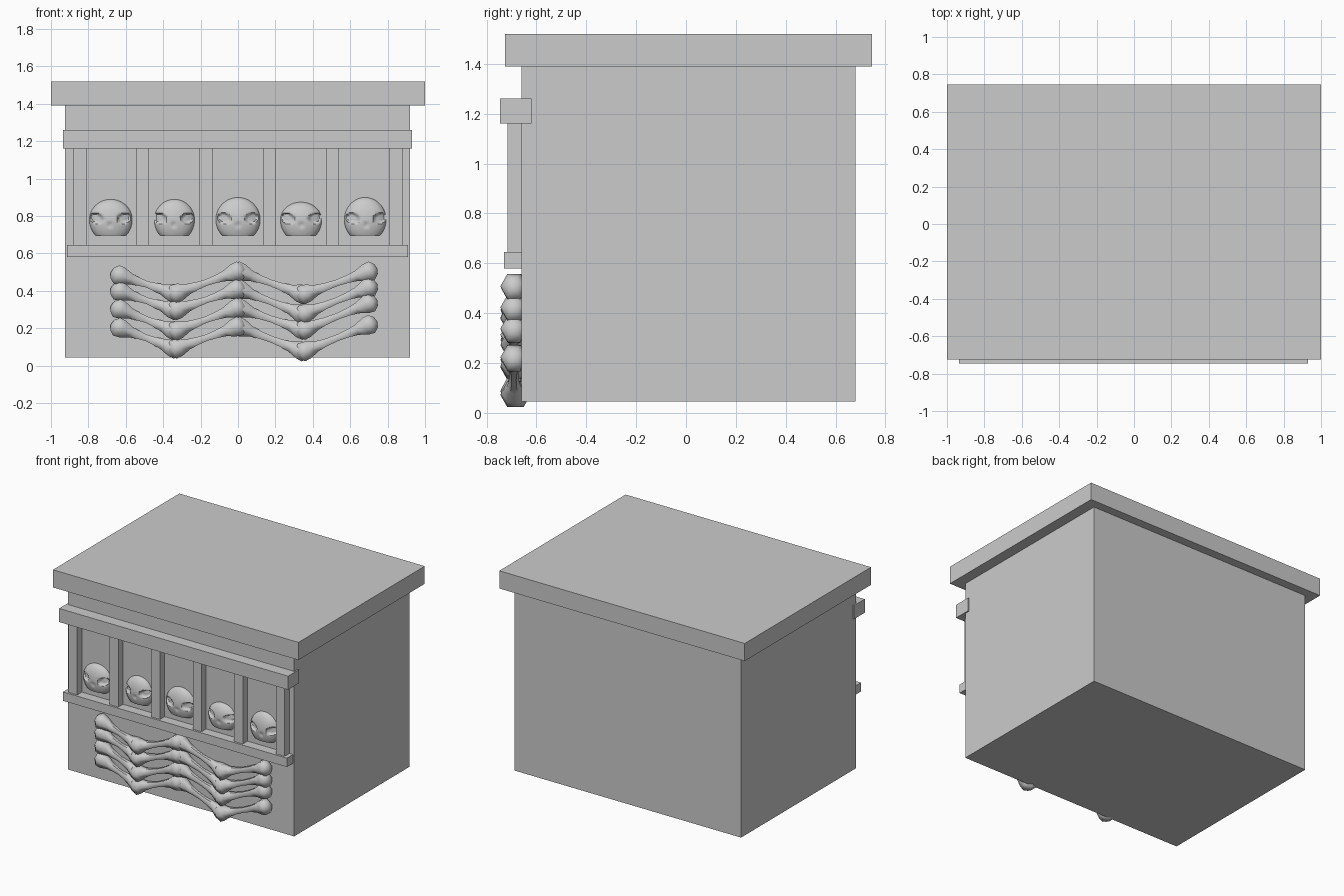
import bpy, bmesh, math
from mathutils import Vector

if "Cube" in bpy.data.objects:
    bpy.data.objects.remove(bpy.data.objects["Cube"])


def finish(name, bm, smooth=None):
    bmesh.ops.recalc_face_normals(bm, faces=bm.faces)
    me = bpy.data.meshes.new(name)
    bm.to_mesh(me)
    bm.free()
    ob = bpy.data.objects.new(name, me)
    bpy.context.collection.objects.link(ob)
    if smooth:
        bpy.ops.object.select_all(action='DESELECT')
        ob.select_set(True)
        bpy.context.view_layer.objects.active = ob
        bpy.ops.object.shade_smooth_by_angle(angle=math.radians(smooth))
    return ob


def box(name, x0, x1, y0, y1, z0, z1):
    bm = bmesh.new()
    bmesh.ops.create_cube(bm, size=1)
    for v in bm.verts:
        v.co = ((x0 + x1) / 2 + v.co.x * (x1 - x0),
                (y0 + y1) / 2 + v.co.y * (y1 - y0),
                (z0 + z1) / 2 + v.co.z * (z1 - z0))
    return finish(name, bm)


# Bone: six-sided loft, flared at both ends, thin in the middle
PROFILE = [(0.0, .030), (.025, .054), (.06, .050), (.11, .030), (.16, .022)]


def bone(name, a, b, y):
    a, b = Vector((a[0], y, a[1])), Vector((b[0], y, b[1]))
    d = (b - a).normalized()
    a, b = a - d * .035, b + d * .035
    length = (b - a).length
    out = Vector((0, -1, 0))
    side = d.cross(out)
    stations = PROFILE + [(length / 2, .018)]
    stations += [(length - s, r) for s, r in reversed(PROFILE)]
    bm = bmesh.new()
    rings = []
    for s, r in stations:
        c = a + d * s
        rings.append([bm.verts.new(c + (out * math.cos(k * math.pi / 3)
                      + side * 1.1 * math.sin(k * math.pi / 3)) * r) for k in range(6)])
    for p, q in zip(rings, rings[1:]):
        for k in range(6):
            bm.faces.new((p[k], p[(k + 1) % 6], q[(k + 1) % 6], q[k]))
    for ring, tip in ((rings[0], a - d * .008), (rings[-1], b + d * .008)):
        t = bm.verts.new(tip)
        for k in range(6):
            bm.faces.new((ring[k], ring[(k + 1) % 6], t))
    return finish(name, bm, 60)


# Skull: shallow dome with flat jaw line, sunken eye sockets and small nose
def skull(name, cx, half_w, top, shift):
    bm = bmesh.new()
    bmesh.ops.create_uvsphere(bm, u_segments=64, v_segments=48, radius=1)
    for v in bm.verts:
        x, y, z = v.co
        px = x * half_w
        pz = z * (top - .78) if z > 0 else max(z * .12, -.085)
        py = y * .057
        if y < 0:
            for sx in (-1, 1):
                ex, ez = px - shift - sx * .073, pz - .008
                t = sx * math.radians(18)
                u = (ex * math.cos(t) + ez * math.sin(t)) / .037
                w = (ez * math.cos(t) - ex * math.sin(t)) / .027
                e = u * u + w * w
                if e < 1:
                    py += .020 * min(1, (1 - e) * 3)
            # nose hollow and brow pinch
            n = ((px - shift) / .014) ** 2 + ((pz + .028) / .02) ** 2
            if n < 1:
                py += .008 * (1 - n)
        v.co = (cx + px, -.655 + py, .78 + pz)
    return finish(name, bm, 50)


# Main block and lid
box("body", -.925, .92, -.66, .68, .045, 1.39)
box("lid", -1, 1, -.725, .745, 1.39, 1.52)

# Front rails and posts
box("upper_rail", -.935, .93, -.745, -.62, 1.16, 1.26)
box("lower_rail", -.915, .91, -.73, -.655, .58, .645)
for i, x in enumerate((-.845, -.51, -.17, .168, .505, .845)):
    box(f"post_{i + 1}", x - .035, x + .035, -.715, -.655, .645, 1.16)

# Row of skulls between the posts
for i, (x, w, top, s) in enumerate(((-.68, .115, .89, -.004), (-.34, .108, .89, -.004),
                                    (0, .119, .90, 0), (.337, .111, .875, .002),
                                    (.68, .112, .90, .006))):
    skull(f"skull_{i + 1}", x, w, top, s)

# Zigzag stack of bones: heights of the joints for each row
joint_x = (-.64, -.335, 0, .35, .705)
rows = ((.485, .385, .505, .38, .505),
        (.40, .295, .41, .275, .42),
        (.305, .185, .31, .19, .335),
        (.205, .09, .21, .075, .22))
for r, zs in enumerate(rows):
    for c in range(4):
        bone(f"bone_{r + 1}_{c + 1}", (joint_x[c], zs[c]), (joint_x[c + 1], zs[c + 1]),
             -.69 if c % 2 else -.678)
